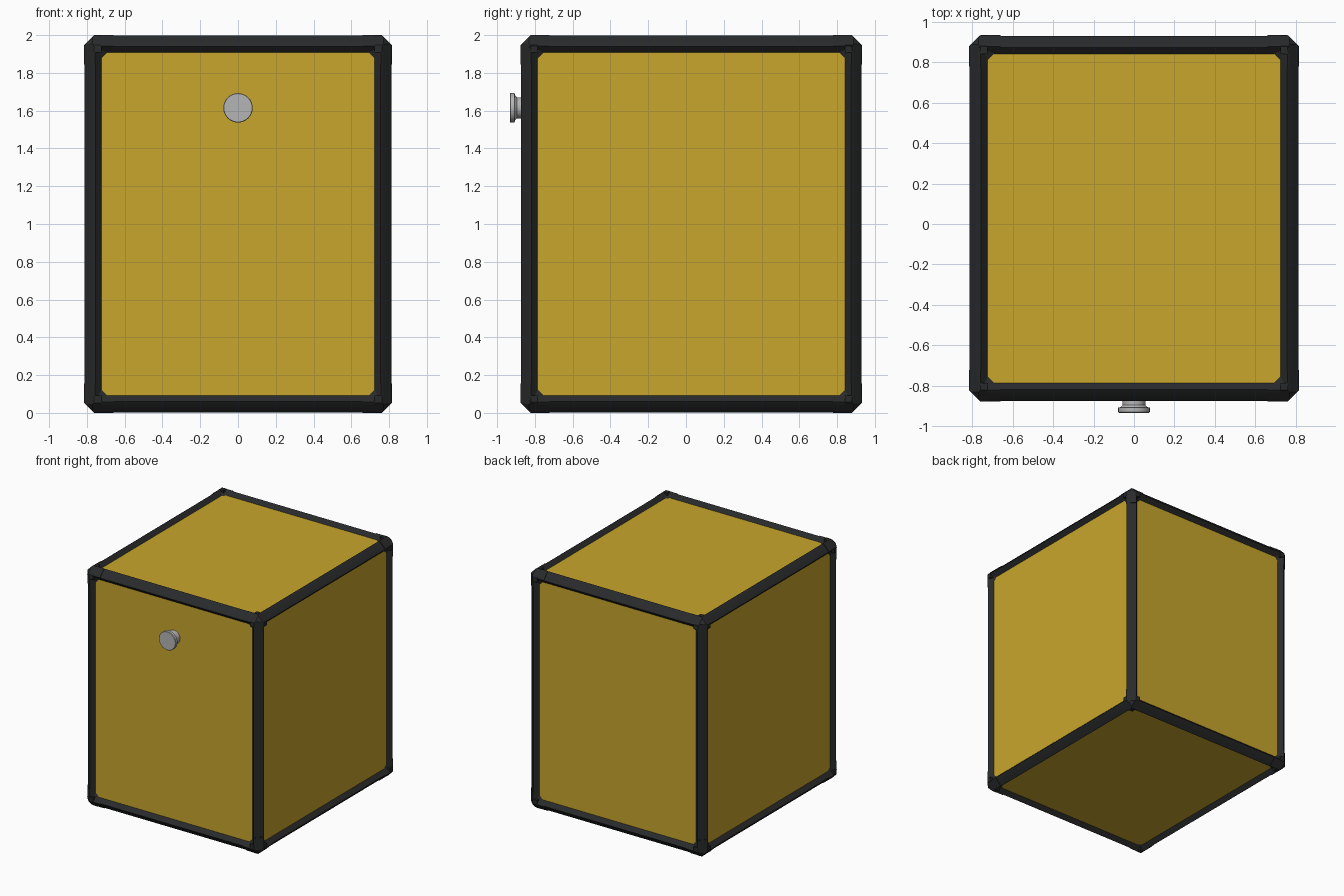
import bpy, bmesh, math
from mathutils import Vector
from itertools import product

if "Cube" in bpy.data.objects:
    bpy.data.objects.remove(bpy.data.objects["Cube"])


def material(name, rgb):
    m = bpy.data.materials.new(name)
    m.use_nodes = True
    m.diffuse_color = (*rgb, 1)
    m.node_tree.nodes["Principled BSDF"].inputs["Base Color"].default_value = (*rgb, 1)
    return m


YELLOW = material("mustard yellow", (0.578, 0.381, 0.025))
BLACK = material("charcoal", (0.022, 0.023, 0.024))
GREY = material("light metal", (0.46, 0.46, 0.46))

CENTRE = Vector((0, 0.028, 1))
HALF = Vector((0.815, 0.905, 1))
DEPTH = 0.035      # recess of the panels
BAR = 0.092        # width of the edge bars
ARM = 0.155        # length of a corner arm
# Bar section measured inwards from the box edge
PROFILE = [(0, 0.057), (0.009, 0.045), (0.045, 0.009), (0.057, 0),
           (BAR, DEPTH), (BAR, BAR), (DEPTH, BAR)]


def finish(bm, name, mat, angle=30):
    bmesh.ops.recalc_face_normals(bm, faces=bm.faces)
    me = bpy.data.meshes.new(name)
    bm.to_mesh(me)
    bm.free()
    me.materials.append(mat)
    ob = bpy.data.objects.new(name, me)
    bpy.context.collection.objects.link(ob)
    bpy.ops.object.select_all(action='DESELECT')
    ob.select_set(True)
    bpy.context.view_layer.objects.active = ob
    bpy.ops.object.shade_smooth_by_angle(angle=math.radians(angle))
    return ob


def hull(points):
    bm = bmesh.new()
    for p in points:
        bm.verts.new(p)
    bmesh.ops.convex_hull(bm, input=bm.verts)
    bmesh.ops.dissolve_limit(bm, angle_limit=0.01, verts=bm.verts, edges=bm.edges)
    return bm


def prism(axis, start, end, inset=0):
    """Bar section swept along one axis, with the box corner at the origin."""
    pts = []
    for t in (start, end):
        for a, b in PROFILE:
            p = [0, 0, 0]
            p[axis], p[(axis + 1) % 3], p[(axis + 2) % 3] = t, a + inset, b + inset
            pts.append(p)
    return hull(pts)


def cut(bm, normal, distance):
    """Remove everything on the origin side of a plane and cap the hole."""
    n = Vector(normal)
    geom = bm.verts[:] + bm.edges[:] + bm.faces[:]
    bmesh.ops.bisect_plane(bm, geom=geom, plane_co=n * (distance / n.dot(n)),
                           plane_no=n, clear_inner=True)
    bmesh.ops.holes_fill(bm, edges=[e for e in bm.edges if e.is_boundary])


def place(bm, signs):
    for v in bm.verts:
        v.co = Vector([CENTRE[i] + signs[i] * (HALF[i] - v.co[i]) for i in range(3)])


def append(target, source):
    me = bpy.data.meshes.new("temporary")
    source.to_mesh(me)
    source.free()
    target.from_mesh(me)
    bpy.data.meshes.remove(me)


def label(signs):
    words = (("right", "left"), ("front", "back"), ("bottom", "top"))
    return "_".join(words[i][s > 0] for i, s in enumerate(signs) if s)


# Recessed panels: one inner box
bm = bmesh.new()
bmesh.ops.create_cube(bm, size=2)
for v in bm.verts:
    v.co = Vector([CENTRE[i] + v.co[i] * (HALF[i] - DEPTH) for i in range(3)])
finish(bm, "panel_box", YELLOW)

# Twelve edge bars
for axis in range(3):
    for a, b in product((-1, 1), repeat=2):
        signs = [1, 1, 1]
        signs[(axis + 1) % 3], signs[(axis + 2) % 3] = a, b
        bm = prism(axis, ARM - 0.01, 2 * HALF[axis] - ARM + 0.01, 0.003)
        place(bm, signs)
        signs[axis] = 0
        finish(bm, "edge_bar_" + label(signs), BLACK, 25)

# Eight three-armed corner caps
for signs in product((-1, 1), repeat=3):
    cap = bmesh.new()
    for axis in range(3):
        arm = prism(axis, 0, ARM)
        for skip in range(3):
            # Chamfer planes of the three edges, with their rounding lips
            for w, d in ((1, 0.054), (5, 0.057), (0.2, 0.0114)):
                n = [0, 0, 0]
                n[(skip + 1) % 3], n[(skip + 2) % 3] = 1, w
                cut(arm, n, d)
        cut(arm, (1, 1, 1), 0.1)
        append(cap, arm)
        # Rounded inner corner of the panel opening
        fillet = []
        for u, v, h in ((0.06, 0.06, 0.004), (0.125, 0.09, DEPTH), (0.09, 0.125, DEPTH),
                        (0.102, 0.102, DEPTH), (0.06, 0.06, DEPTH)):
            p = [0, 0, 0]
            p[axis], p[(axis + 1) % 3], p[(axis + 2) % 3] = h, u, v
            fillet.append(p)
        append(cap, hull(fillet))
    place(cap, signs)
    finish(cap, "corner_cap_" + label(signs), BLACK, 25)

# Turned knob on the front: stem, flared neck and flat disc
SIDES = 32
rings = [(0.056, -0.83), (0.056, -0.895), (0.066, -0.905), (0.078, -0.908),
         (0.078, -0.93), (0.075, -0.933)]
bm = bmesh.new()
loops = []
for r, y in rings:
    loops.append([bm.verts.new((r * math.cos(2 * math.pi * k / SIDES), y,
                                1.615 + r * math.sin(2 * math.pi * k / SIDES)))
                  for k in range(SIDES)])
for lo, hi in zip(loops, loops[1:]):
    for k in range(SIDES):
        j = (k + 1) % SIDES
        bm.faces.new((lo[k], lo[j], hi[j], hi[k]))
bm.faces.new(loops[0])
bm.faces.new(loops[-1])
finish(bm, "front_knob", GREY, 30)
